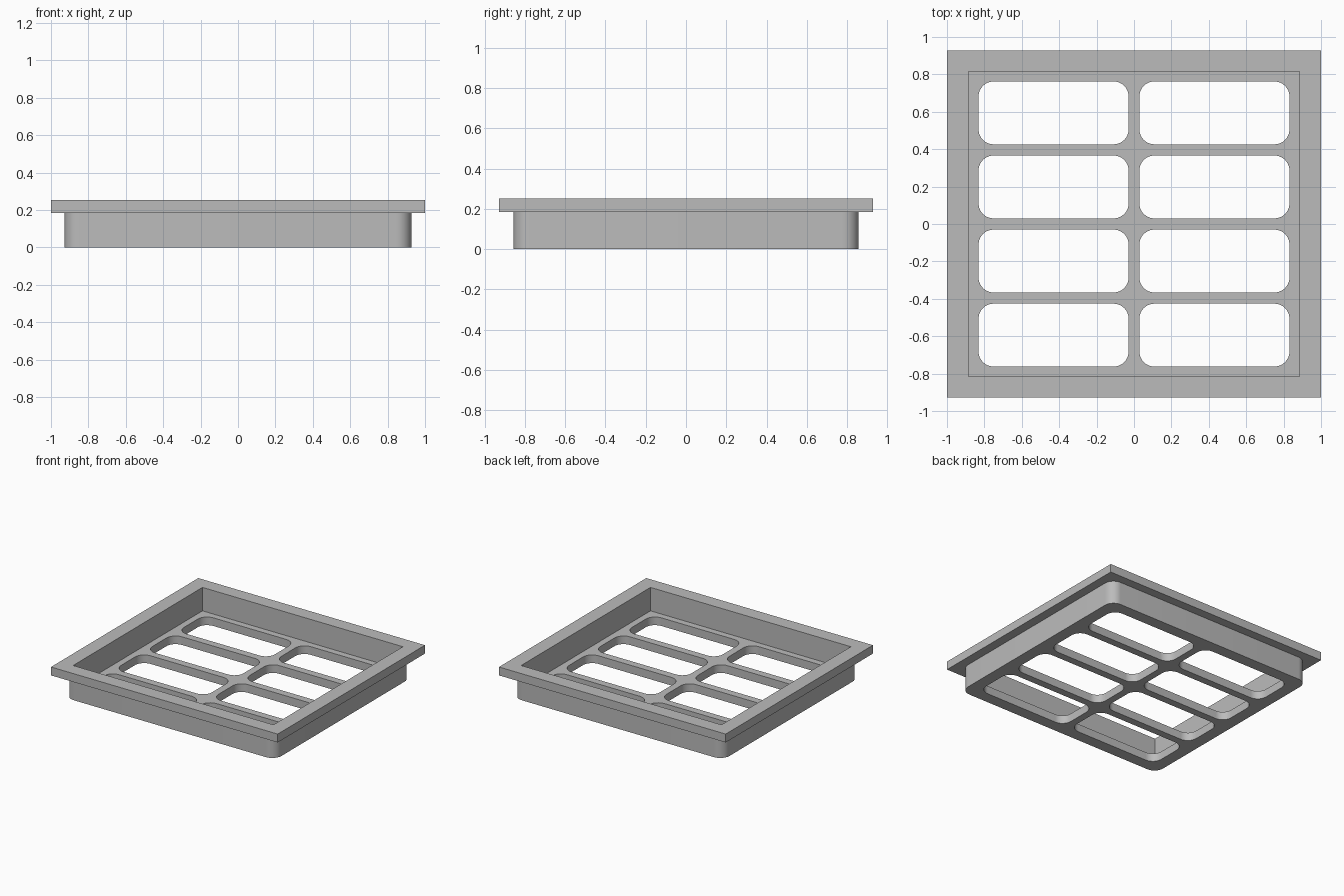
import bpy, bmesh, math

if "Cube" in bpy.data.objects:
    bpy.data.objects.remove(bpy.data.objects["Cube"])

grey = bpy.data.materials.new("light_grey")
grey.diffuse_color = (0.5, 0.5, 0.5, 1)
grey.use_nodes = True
grey.node_tree.nodes["Principled BSDF"].inputs["Base Color"].default_value = grey.diffuse_color


def slab(name, cx, cy, hx, hy, z0, z1, r=0.0, seg=10):
    """Upright prism with a rectangular outline, corners rounded by r."""
    pts = []
    for k, (sx, sy) in enumerate([(1, 1), (-1, 1), (-1, -1), (1, -1)]):
        for i in range(seg + 1 if r else 1):
            a = math.pi / 2 * (k + i / seg)
            pts.append((cx + sx * (hx - r) + r * math.cos(a),
                        cy + sy * (hy - r) + r * math.sin(a)))
    if not r:
        pts = [(cx + sx * hx, cy + sy * hy)
               for sx, sy in [(1, 1), (-1, 1), (-1, -1), (1, -1)]]
    bm = bmesh.new()
    base = bm.faces.new([bm.verts.new((x, y, z0)) for x, y in pts])
    top = bmesh.ops.extrude_face_region(bm, geom=[base])["geom"]
    bmesh.ops.translate(bm, vec=(0, 0, z1 - z0),
                        verts=[v for v in top if isinstance(v, bmesh.types.BMVert)])
    bmesh.ops.recalc_face_normals(bm, faces=bm.faces)
    mesh = bpy.data.meshes.new(name)
    bm.to_mesh(mesh)
    bm.free()
    mesh.materials.append(grey)
    obj = bpy.data.objects.new(name, mesh)
    bpy.context.collection.objects.link(obj)
    return obj


def combine(target, tool, operation):
    mod = target.modifiers.new(operation, 'BOOLEAN')
    mod.operation, mod.solver, mod.object = operation, 'EXACT', tool
    bpy.context.view_layer.objects.active = target
    bpy.ops.object.modifier_apply(modifier=mod.name)
    bpy.data.objects.remove(tool)


# Rounded tray body with a square-cornered rim
tray = slab("tray", 0, 0, 0.927, 0.857, 0, 0.22, r=0.08)
combine(tray, slab("rim", 0, 0, 1.0, 0.928, 0.185, 0.252), 'UNION')

# Square-cornered pocket above the floor
combine(tray, slab("pocket", 0, 0, 0.884, 0.815, 0.065, 0.4), 'DIFFERENCE')

# Two columns of four rounded openings through the floor
for x in (-0.43, 0.43):
    for row in range(4):
        y = (row - 1.5) * 0.396
        combine(tray, slab("opening", x, y, 0.401, 0.168, -0.1, 0.15, r=0.08),
                'DIFFERENCE')

# Smooth the rounded corners, keep the other edges sharp
bpy.ops.object.select_all(action='DESELECT')
tray.select_set(True)
bpy.context.view_layer.objects.active = tray
bpy.ops.object.shade_smooth_by_angle(angle=math.radians(30))
